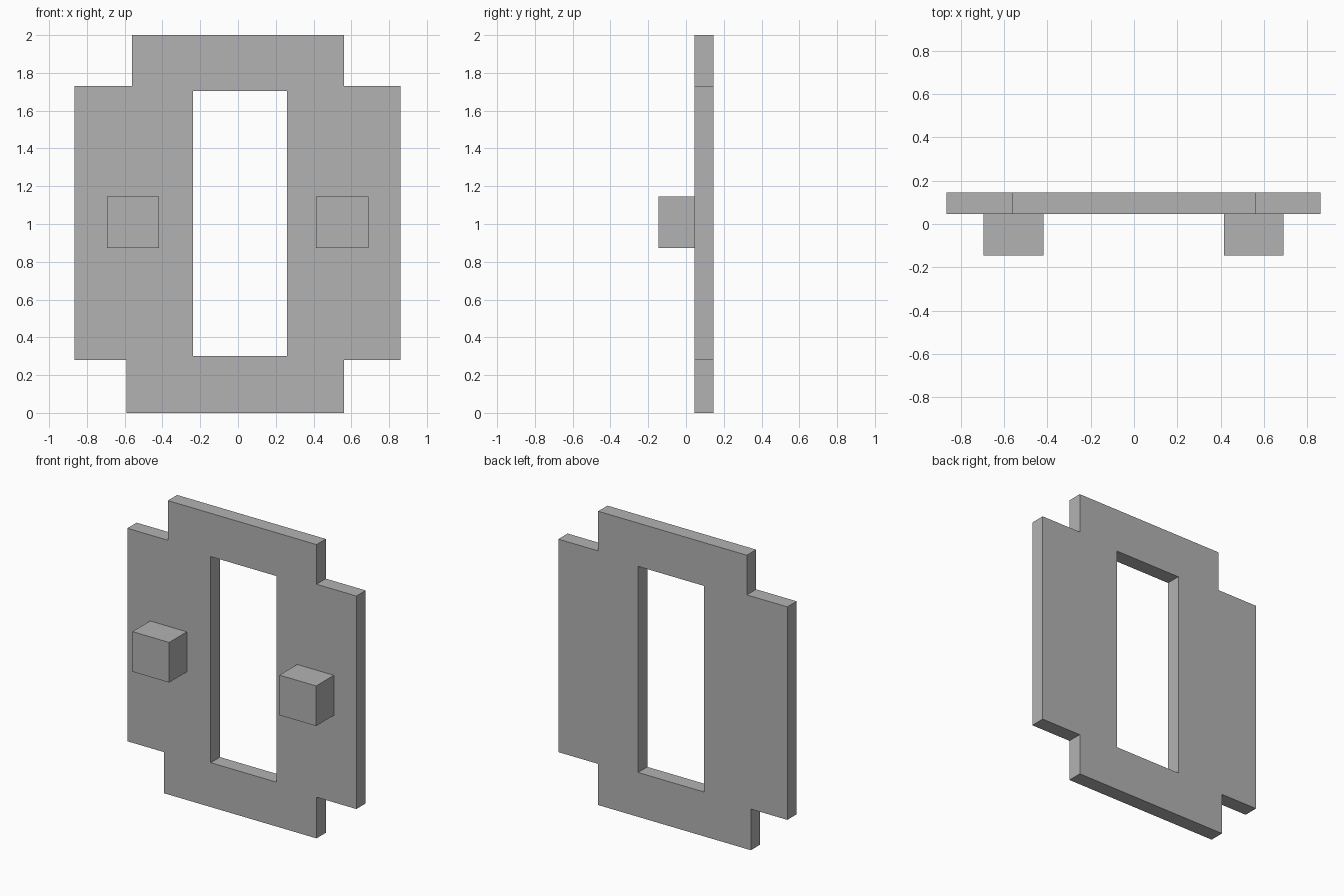
import bpy
import bmesh
from mathutils import Matrix, Vector

default = bpy.data.objects.get("Cube")
if default:
    bpy.data.objects.remove(default, do_unlink=True)

# Single plain grey material
grey = bpy.data.materials.new("plain_grey")
grey.use_nodes = True
colour = (0.45, 0.45, 0.45, 1)
grey.diffuse_color = colour
grey.node_tree.nodes["Principled BSDF"].inputs["Base Color"].default_value = colour

PLATE_FRONT, PLATE_BACK, KNOB_FRONT = 0.045, 0.145, -0.145


def finish(name, bm):
    bmesh.ops.recalc_face_normals(bm, faces=bm.faces)
    mesh = bpy.data.meshes.new(name)
    bm.to_mesh(mesh)
    bm.free()
    mesh.materials.append(grey)
    obj = bpy.data.objects.new(name, mesh)
    bpy.context.collection.objects.link(obj)
    return obj


def plate(name, loops, front, back):
    """Fill nested x-z outlines and extrude them along y."""
    bm = bmesh.new()
    edges = []
    for loop in loops:
        verts = [bm.verts.new((x, front, z)) for x, z in loop]
        edges += [bm.edges.new((a, b)) for a, b in zip(verts, verts[1:] + verts[:1])]
    bmesh.ops.triangle_fill(bm, edges=edges, use_beauty=True)
    result = bmesh.ops.extrude_face_region(bm, geom=bm.faces[:])
    moved = [v for v in result["geom"] if isinstance(v, bmesh.types.BMVert)]
    bmesh.ops.translate(bm, verts=moved, vec=(0, back - front, 0))
    return finish(name, bm)


def box(name, low, high):
    low, high = Vector(low), Vector(high)
    bm = bmesh.new()
    bmesh.ops.create_cube(bm, size=1, matrix=Matrix.Translation((low + high) / 2)
                          @ Matrix.Diagonal((*(high - low), 1)))
    return finish(name, bm)


# Stepped frame with a tall rectangular opening
outline = [(-0.59, 0), (0.56, 0), (0.56, 0.28), (0.86, 0.28),
           (0.86, 1.73), (0.56, 1.73), (0.56, 2), (-0.56, 2),
           (-0.56, 1.73), (-0.865, 1.73), (-0.865, 0.28), (-0.59, 0.28)]
opening = [(-0.237, 0.302), (0.26, 0.302), (0.26, 1.705), (-0.237, 1.705)]
plate("frame_plate", [outline, opening], PLATE_FRONT, PLATE_BACK)

# Square blocks on the front face
for side, x in (("left", 0.552), ("right", -0.555)):
    box(side + "_block", (x - 0.138, KNOB_FRONT, 0.872), (x + 0.138, PLATE_FRONT, 1.145))
